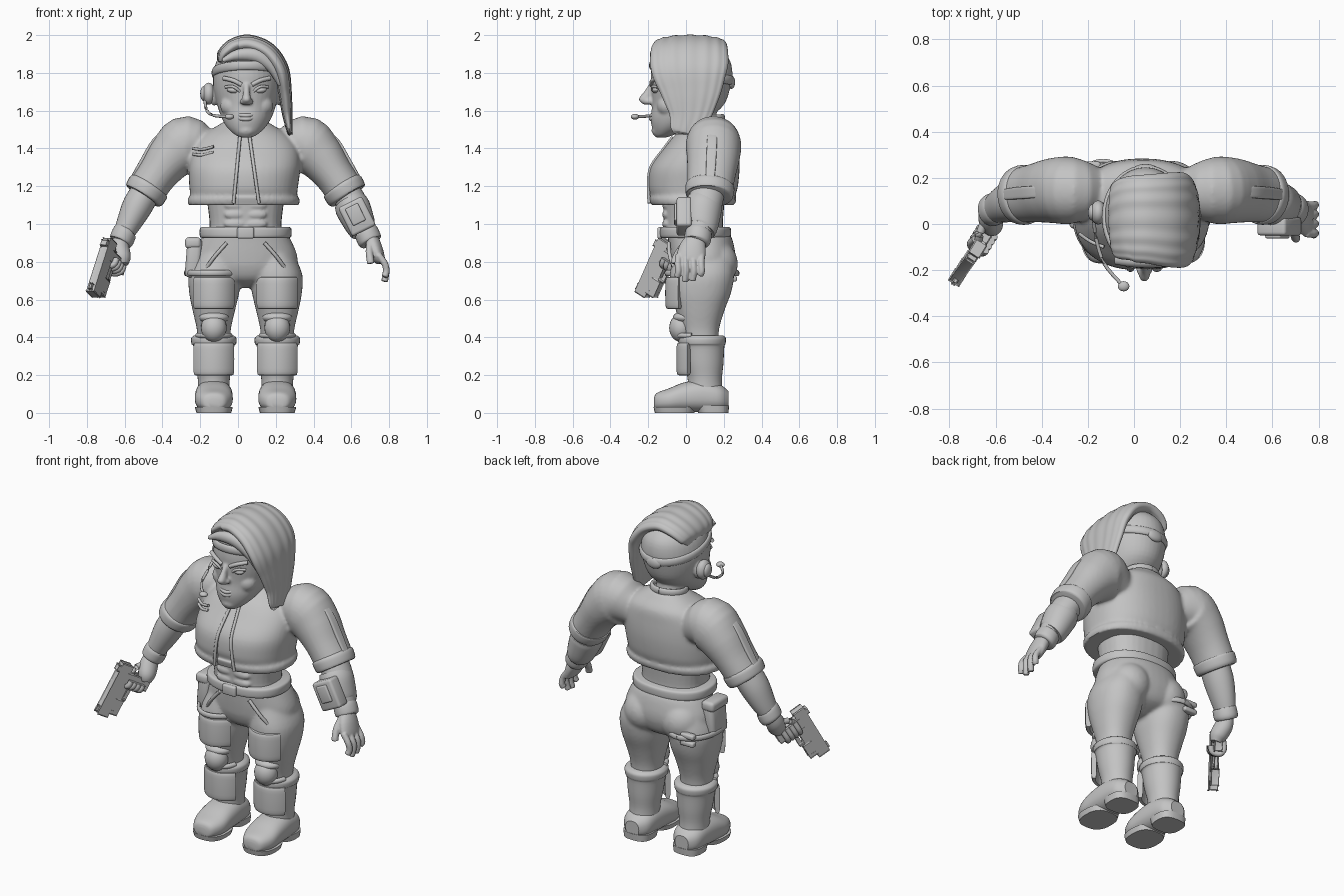
import bpy, bmesh, math
from mathutils import Vector, Matrix

C = 0.04  # body centre line in x
Y, Z = Vector((0, 1, 0)), Vector((0, 0, 1))
gray = bpy.data.materials.new("light_gray")
gray.diffuse_color = (0.55, 0.55, 0.55, 1)

def finish(name, bm):
    bmesh.ops.recalc_face_normals(bm, faces=bm.faces)
    ob = bpy.data.objects.new(name, bpy.data.meshes.new(name))
    bm.to_mesh(ob.data)
    bpy.context.collection.objects.link(ob)
    return ob

def smooth_path(pts, k):  # Catmull-Rom through positions and radii together
    p, out = [pts[0]] + list(pts) + [pts[-1]], []
    for i in range(1, len(p) - 2):
        for t in [j / k for j in range(k)]:
            out.append([0.5 * (2 * b + (c - a) * t + (2 * a - 5 * b + 4 * c - d) * t * t
                               + (3 * b - a - 3 * c + d) * t ** 3) for a, b, c, d in zip(*p[i - 1:i + 3])])
    return out + [list(pts[-1])]

def loft(name, pts, axis=None, n=32, p=2.0, k=4, ridge=0.0, ref=None):  # pts: x, y, z, radius across, radius in depth
    path, rings, bm = smooth_path(pts, k), [], bmesh.new()
    for i, q in enumerate(path):
        a, b = Vector(path[max(i - 1, 0)][:3]), Vector(path[min(i + 1, len(path) - 1)][:3])
        t = axis or (b - a).normalized()
        u = (ref or (Z if abs(t.y) > 0.9 else Y)).cross(t).normalized()
        v, ring = t.cross(u), []
        for f in [2 * math.pi * j / n for j in range(n)]:
            c, s = math.cos(f), math.sin(f)
            cu = math.copysign(abs(c) ** (2 / p), c) * max(q[3], 0.002) * (1 + ridge * math.cos(16 * f))
            sv = math.copysign(abs(s) ** (2 / p), s) * max(q[4], 0.002)
            ring.append(bm.verts.new(Vector(q[:3]) + u * cu + v * sv))
        rings.append(ring)
    for r0, r1 in zip(rings, rings[1:]):
        for j in range(n):
            bm.faces.new((r0[j], r0[(j + 1) % n], r1[(j + 1) % n], r1[j]))
    bm.faces.new(rings[0])
    bm.faces.new(rings[-1])
    return finish(name, bm)

def cord(name, pts, r):
    return loft(name, [(*q, r, r) for q in pts], n=10)

def band(name, cx, cy, z, rx, ry, thick, high, half=math.pi, tilt=0.0, p=2.0):  # arc round the body, centred in front
    arc = [half * (i / 18 - 1) for i in range(37)]
    return loft(name, [(cx + rx * math.sin(f), cy - ry * math.cos(f), z - tilt * math.cos(f), thick, high)
                       for f in arc], n=20, p=p, k=1, ref=Z)

def blob(name, loc, size, ry=0.0):
    bm = bmesh.new()
    bmesh.ops.create_uvsphere(bm, u_segments=24, v_segments=14, radius=1)
    bm.transform(Matrix.Translation(loc) @ Matrix.Rotation(ry, 4, 'Y') @ Matrix.Diagonal((*size, 1)))
    return finish(name, bm)

def box(name, loc, size, rot=Matrix(), bevel=0.01):
    bm = bmesh.new()
    bmesh.ops.create_cube(bm, size=1)
    bm.transform(Matrix.Translation(loc) @ rot.to_4x4() @ Matrix.Diagonal((*size, 1)))
    bmesh.ops.bevel(bm, geom=bm.edges[:], offset=bevel, segments=3, profile=0.5, affect='EDGES')
    return finish(name, bm)

def blend(obs, voxel, steps):  # fuse overlapping parts into one smooth skin
    with bpy.context.temp_override(active_object=obs[0], object=obs[0], selected_objects=obs,
                                   selected_editable_objects=obs):
        bpy.ops.object.join()
    obs[0].modifiers.new("fuse", 'REMESH').voxel_size = voxel
    m = obs[0].modifiers.new("relax", 'SMOOTH')
    m.factor, m.iterations = 0.5, steps
    return obs[0]

# Arms: puffed sleeve, cuff, forearm, wristband
sleeves = []
for s in (-1, 1):
    def arm(name, pts, p=2.0):
        return loft(name, [(C + s * (C - q[0]) if s > 0 else q[0], *q[1:]) for q in pts], p=p)
    sleeves.append(arm("sleeve", [(-.15, .14, 1.37, .085, .10), (-.262, .145, 1.42, .152, .144),
                                  (-.345, .145, 1.365, .132, .142), (-.425, .135, 1.265, .107, .128),
                                  (-.49, .125, 1.17, .103, .12)], 2.1))
    arm("sleeve_cuff", [(-.468, .128, 1.205, .10, .12), (-.474, .127, 1.195, .113, .13),
                        (-.496, .124, 1.155, .11, .126), (-.502, .123, 1.145, .095, .115)])
    arm("sleeve_stripe", [(-.36, .14, 1.512, .008, .02), (-.444, .138, 1.443, .01, .026),
                          (-.513, .133, 1.328, .01, .026), (-.566, .128, 1.237, .008, .022)], 4)
    arm("forearm", [(-.47, .12, 1.2, .075, .09), (-.53, .10, 1.10, .08, .09), (-.58, .08, 1.0, .065, .075),
                    (-.625, .058, .91, .045, .052)])
    arm("wristband", [(-.594, .07, .965, .055, .06), (-.60, .067, .955, .064, .07),
                      (-.618, .06, .912, .064, .07), (-.624, .057, .90, .052, .058)])

# Jacket blended with the sleeves, with an open front cut over the shirt
trunk = [(.03, .035, 1.10, .295, .223), (.03, .035, 1.135, .297, .233), (.03, .035, 1.15, .283, .226),
         (.03, .037, 1.20, .288, .238), (.035, .048, 1.30, .295, .236), (.04, .082, 1.40, .28, .198),
         (.04, .105, 1.47, .23, .165), (.04, .115, 1.52, .15, .115), (.04, .115, 1.55, .10, .09)]
loft("shirt", [(x, y, z + .004, a - .02, b - .022) for x, y, z, a, b in trunk], axis=Z, n=48, p=2.3)
jacket = blend([loft("jacket", trunk, axis=Z, n=48, p=2.3)] + sleeves, .01, 6)
cutter = loft("jacket_cutter", [(.045, -.19, 1.05, .07, .21), (.035, -.19, 1.62, .02, .21)], axis=Z, p=30, k=1)
cutter.hide_render = True
cut = jacket.modifiers.new("opening", 'BOOLEAN')
cut.operation, cut.object = 'DIFFERENCE', cutter
for top, low in ((.014, -.024), (.056, .112)):
    cord("lapel_edge", [(low + (top - low) * (z - 1.1) / .4, y, z) for z, y in
                        ((1.11, -.195), (1.2, -.199), (1.3, -.186), (1.4, -.115), (1.46, -.07))], .009)
band("collar", C, .105, 1.55, .10, .09, .012, .022, tilt=.01)
for z in (1.40, 1.37):
    cord("chest_seam", [(-.24, -.04, z), (-.19, -.075, z - .005), (-.13, -.10, z + .01)], .008)

# Waist and belt
waist = [loft("waist", [(C, .04, .93, .20, .16), (C, .04, 1.0, .19, .155), (C, .04, 1.13, .205, .165)], axis=Z, p=2.4)]
waist += [blob("abdominal", (C + s * .055, -.104, z), (.058, .022, .026)) for s in (-1, 1) for z in (1.0, 1.05, 1.1)]
blend(waist, .008, 3)
loft("belt", [(C, .05, .925, .228, .175), (C, .05, .935, .242, .187), (C, .05, .975, .242, .187),
              (C, .05, .985, .228, .175)], axis=Z, n=48, p=2.3)
box("buckle", (C, -.137, .953), (.09, .03, .06))

# Hips and trouser legs as one skin, armour pads, boots
trousers = [loft("trousers", [(C, .09, .66, .008, .04), (C, .09, .70, .17, .13), (C, .09, .76, .262, .165),
                              (C, .088, .83, .274, .175), (C, .075, .92, .238, .17), (C, .06, .96, .21, .16)],
                 axis=Z, n=40, p=2.2)]
for s in (-1, 1):
    c = C + s * .168
    trousers.append(blob("buttock", (C + s * .125, .15, .79), (.125, .125, .125)))
    trousers.append(loft("trouser_leg", [
        (c, .085, .34, .085, .085), (c, .075, .44, .09, .10), (c, .075, .54, .112, .128), (c - s * .002, .08, .64, .133, .16),
        (c - s * .006, .085, .74, .137, .17), (c - s * .03, .09, .85, .11, .15)], axis=Z, p=2.2))
    cord("hip_seam", [(C + s * .10, -.092, .90), (C + s * .17, -.083, .82), (C + s * .225, -.045, .74)], .01)
    band("thigh_pad", c, .075, .635, .124, .168, .017, .085, .88, p=4)
    band("shin_plate", c, .088, .285, .118, .124, .015, .086, .95, p=4)
    blob("knee_pad", (c, -.025, .45), (.068, .064, .075))
    blob("knee_guard", (c, .0, .505), (.08, .07, .035))
    band("knee_strap", c, .06, .41, .088, .11, .014, .014, 1.3)
    loft("boot_shaft", [(c, .10, .08, .085, .10), (c, .10, .17, .084, .09), (c, .093, .26, .097, .105),
                        (c, .087, .35, .108, .116), (c, .085, .365, .118, .124), (c, .085, .395, .12, .126),
                        (c, .085, .41, .105, .112)], axis=Z)
    loft("boot_foot", [(c, -.17, .05, .03, .025), (c, -.155, .06, .065, .045), (c, -.09, .068, .097, .062),
                       (c, -.01, .083, .10, .078), (c, .09, .09, .096, .085), (c, .18, .08, .085, .07),
                       (c, .225, .07, .045, .045)], axis=Y, p=2.4)
    loft("boot_sole", [(c, -.06, 0, .092, .105), (c, -.06, .03, .10, .112)], axis=Z, p=2.6, k=1)
    loft("boot_heel", [(c, .145, 0, .085, .08), (c, .14, .04, .09, .088)], axis=Z, p=2.8, k=1)
blend(trousers, .01, 8)

# Holster and its thigh strap
box("holster", (-.235, .06, .82), (.08, .15, .21), Matrix.Rotation(.08, 4, 'Y'), .025)
box("holster_flap", (-.238, .06, .90), (.085, .16, .06), bevel=.02)
band("thigh_strap", C - .174, .085, .74, .142, .188, .01, .016)
for z in (.71, .755):
    box("strap_pouch", (-.19, .25, z), (.09, .04, .03))

# Wrist device and bracer on the free arm
tilt = Matrix.Rotation(-.46, 4, 'Y')
box("wrist_device", (.63, -.01, 1.04), (.14, .08, .17), tilt, .015)
box("wrist_screen", (.622, -.05, 1.05), (.075, .025, .10), tilt, .008)
loft("bracer", [(.59, .10, 1.12, .085, .095), (.61, .09, 1.08, .093, .10), (.65, .08, .99, .08, .09),
                (.665, .073, .965, .07, .08)])
# Free hand
hand = [loft("open_hand", [(.70, .055, .93, .04, .05), (.725, .035, .87, .04, .072), (.75, .022, .81, .03, .075),
                           (.757, .02, .795, .015, .06)]),
        cord("thumb", [(.70, .0, .90), (.695, -.035, .855), (.70, -.058, .81), (.703, -.062, .79)], .02)]
for y, tip in ((-.04, .72), (.001, .695), (.042, .70), (.083, .73)):
    hand.append(cord("finger", [(.745, y, .835), (.777, y - .003, .79), (.785, y, .75), (.776, y - .008, tip)], .018))
blend(hand, .005, 3)

# Pistol, aimed down and forwards
d = Vector((-.28, -.39, -.88)).normalized()
g = Vector((.52, .83, -.2))
g = (g - d * g.dot(d)).normalized()
w = d.cross(g)
frame, origin = Matrix((g, w, d)).transposed(), Vector((-.69, -.125, .87))
for name, at, size in (("slide", (0, 0, .115), (.062, .048, .32)), ("body", (.04, 0, .11), (.04, .038, .24)),
                       ("grip", (.10, 0, .03), (.15, .042, .062)), ("guard", (.085, 0, .115), (.012, .02, .08)),
                       ("guard_front", (.07, 0, .15), (.04, .02, .012)), ("lamp", (.055, 0, .205), (.045, .045, .09)),
                       ("rear_sight", (-.035, 0, -.01), (.022, .036, .03)),
                       ("front_sight", (-.035, 0, .25), (.016, .012, .03))):
    box("pistol_" + name, origin + frame @ Vector(at), size, frame, .005)
# Gripping hand
loft("gripping_palm", [(-.62, .06, .92, .04, .045), (-.625, .03, .87, .05, .055), (-.615, -.005, .82, .048, .05),
                       (-.61, -.02, .785, .03, .03)])
for i in range(4):
    o = origin + g * (.055 + i * .027) + d * .03
    cord("curled_finger", [o + w * a + d * b for a, b in ((-.03, -.035), (-.036, .02), (-.012, .047), (.03, .035),
                                                          (.036, .0))], .016)
cord("grip_thumb", [(-.65, .01, .87), (-.67, -.05, .86), (-.68, -.10, .81)], .018)

# Head, neck, nose, cheeks and ears as one skin
head = [loft("head", [(.043, -.135, 1.457, .02, .025), (.043, -.118, 1.47, .055, .05), (.043, -.08, 1.51, .1, .1),
                      (.045, -.035, 1.56, .131, .152), (.046, .01, 1.63, .156, .19), (.048, .025, 1.72, .178, .209),
                      (.05, .03, 1.80, .179, .216), (.05, .03, 1.88, .155, .195), (.05, .03, 1.94, .09, .12),
                      (.05, .03, 1.955, .01, .01)], axis=Z, n=40),
        loft("neck", [(C, .10, 1.48, .10, .095), (C, .08, 1.56, .085, .085), (C, .06, 1.66, .095, .10)], axis=Z),
        loft("nose", [(.045, -.178, 1.745, .016, .014), (.045, -.199, 1.70, .017, .024), (.045, -.216, 1.66, .025, .036),
                      (.045, -.204, 1.632, .023, .02)], axis=Z, n=16), blob("chin", (.043, -.143, 1.495), (.05, .04, .034))]
for s in (-1, 1):
    ex = .046 + s * .072
    head += [blob("nostril", (.045 + s * .018, -.196, 1.648), (.018, .022, .016)),
             blob("cheek", (.046 + s * .072, -.097, 1.625), (.068, .058, .06)),
             blob("ear", (.048 + s * .175, .05, 1.68), (.025, .04, .055))]
    blob("eye", (ex, -.158, 1.708), (.034, .022, .016), -s * .15)
    cord("upper_lid", [(ex - s * .036, -.172, 1.702), (ex, -.177, 1.727), (ex + s * .04, -.15, 1.725)], .008)
    cord("brow", [(ex - s * .045, -.182, 1.737), (ex, -.177, 1.76), (ex + s * .05, -.147, 1.772)], .012)
blend(head, .007, 6)
for z, r in ((1.575, .011), (1.557, .012)):
    cord("lip", [(-.015, -.150, z + .006), (.025, -.180, z), (.06, -.180, z), (.105, -.146, z + .016)], r)

# Hair swept over the top and down one side, with headband
loft("swept_hair", [(-.095, 0, 1.85, .012, .12), (-.075, .005, 1.895, .035, .16), (-.02, .02, 1.937, .045, .185),
                    (.06, .022, 1.951, .049, .193), (.155, .018, 1.91, .05, .205), (.222, .018, 1.82, .045, .203),
                    (.248, .025, 1.70, .035, .163), (.261, .02, 1.58, .026, .115), (.274, -.005, 1.49, .014, .08),
                    (.278, -.008, 1.478, .003, .05)], n=96, p=2.25, k=6, ridge=.05)
loft("fringe", [(-.08, -.155, 1.865, .012, .02), (.0, -.16, 1.895, .03, .028), (.10, -.16, 1.89, .036, .03),
                (.18, -.145, 1.83, .03, .03), (.225, -.12, 1.74, .016, .025)], n=16)
band("headband", .05, .03, 1.80, .178, .214, .012, .024, tilt=-.04)
blob("band_knot", (.05, .24, 1.75), (.05, .02, .035))

# Headset and microphone
blob("earphone", (-.155, .05, 1.69), (.035, .052, .058))
blob("earphone_cap", (-.18, .05, 1.69), (.02, .035, .04))
cord("microphone_arm", [(-.175, .03, 1.65), (-.165, -.06, 1.60), (-.13, -.17, 1.575), (-.06, -.255, 1.568)], .008)
blob("microphone", (-.045, -.27, 1.568), (.025, .022, .015))

# Apply modifiers, shading and colour
bpy.ops.object.select_all(action='SELECT')
bpy.context.view_layer.objects.active = jacket
bpy.ops.object.convert(target='MESH')
bpy.data.objects.remove(cutter)
for ob in bpy.context.scene.objects:
    ob.data.materials.clear()
    ob.data.materials.append(gray)
bpy.ops.object.shade_smooth_by_angle(angle=math.radians(40))
